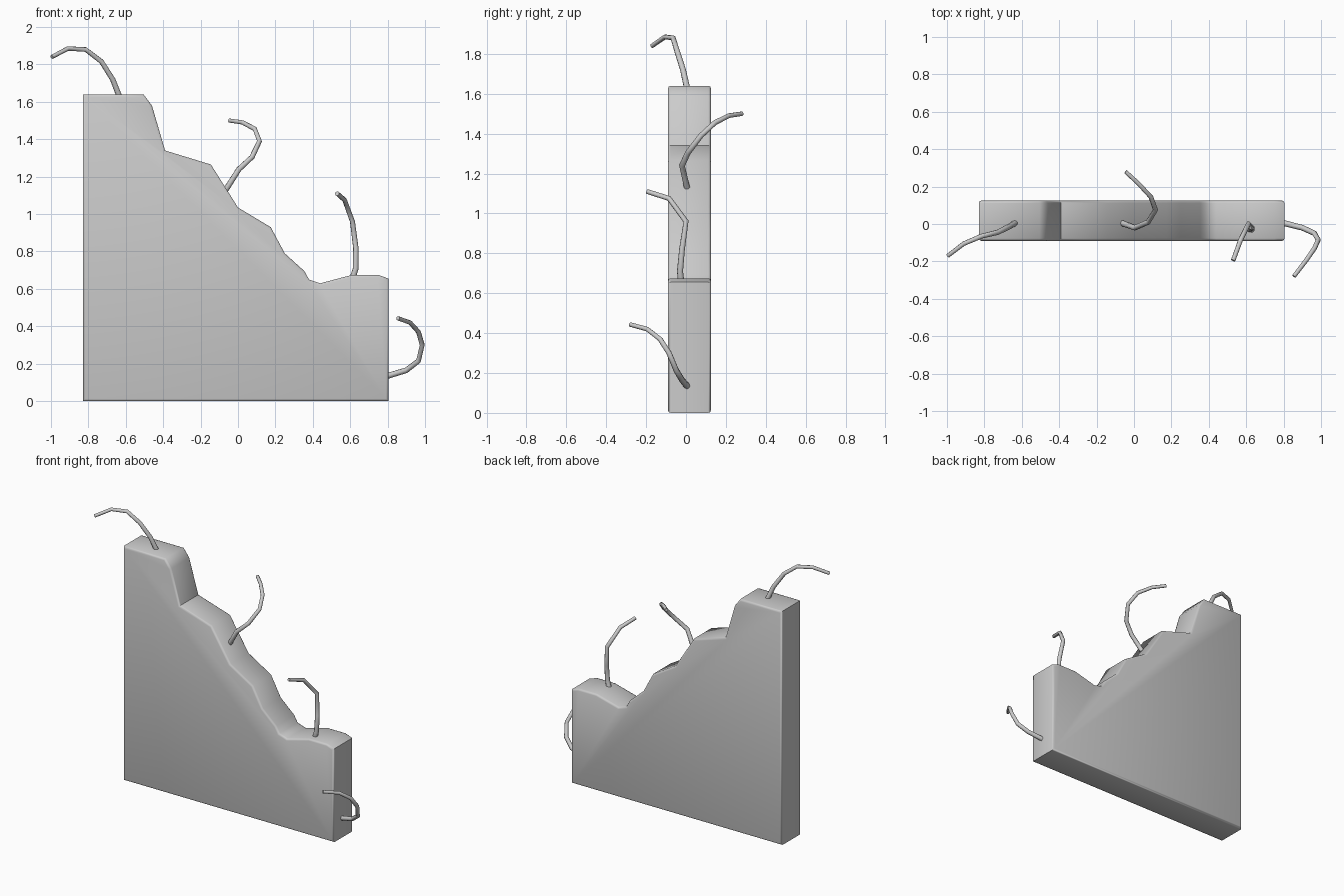
import bpy, bmesh
from math import radians

if "Cube" in bpy.data.objects:
    bpy.data.objects.remove(bpy.data.objects["Cube"])


def smooth(obj, angle):
    bpy.ops.object.select_all(action='DESELECT')
    obj.select_set(True)
    bpy.context.view_layer.objects.active = obj
    bpy.ops.object.shade_smooth_by_angle(angle=radians(angle))


def link(name, data):
    obj = bpy.data.objects.new(name, data)
    bpy.context.collection.objects.link(obj)
    return obj


# Broken wall: jagged profile in x/z, extruded along y, softened front and back rims
FRONT, BACK = -0.09, 0.125
profile = [(-0.83, 0), (0.805, 0), (0.805, 0.655), (0.75, 0.675), (0.61, 0.675),
           (0.44, 0.63), (0.38, 0.65), (0.355, 0.695), (0.25, 0.79), (0.175, 0.93),
           (0, 1.035), (-0.145, 1.265), (-0.39, 1.34), (-0.46, 1.58),
           (-0.505, 1.64), (-0.83, 1.64)]
bm = bmesh.new()
face = bm.faces.new([bm.verts.new((x, FRONT, z)) for x, z in profile])
ext = bmesh.ops.extrude_face_region(bm, geom=[face])
moved = [v for v in ext["geom"] if isinstance(v, bmesh.types.BMVert)]
bmesh.ops.translate(bm, verts=moved, vec=(0, BACK - FRONT, 0))
if not face.is_valid or len(bm.faces) < len(profile) + 2:
    loop = [v for v in bm.verts if abs(v.co.y - FRONT) < 1e-5]
    bm.faces.new(loop)
rims = [e for e in bm.edges if abs(e.verts[0].co.y - e.verts[1].co.y) < 1e-5]
bmesh.ops.bevel(bm, geom=rims, offset=0.013, segments=2, profile=0.5, affect='EDGES')
bmesh.ops.recalc_face_normals(bm, faces=bm.faces)
mesh = bpy.data.meshes.new("broken_wall")
bm.to_mesh(mesh)
bm.free()
smooth(link("broken_wall", mesh), 50)


# Bent reinforcing bars: round tubes swept along short paths
def bar(name, points, radius=0.015):
    cu = bpy.data.curves.new(name, 'CURVE')
    cu.dimensions = '3D'
    cu.bevel_depth = radius
    cu.bevel_resolution = 2
    cu.use_fill_caps = True
    sp = cu.splines.new('POLY')
    sp.points.add(len(points) - 1)
    for i, (p, co) in enumerate(zip(sp.points, points)):
        p.co = (*co, 1)
        p.radius = 1.05 - 0.3 * i / (len(points) - 1)
    obj = link(name, cu)
    bpy.ops.object.select_all(action='DESELECT')
    obj.select_set(True)
    bpy.context.view_layer.objects.active = obj
    bpy.ops.object.convert(target='MESH')
    smooth(bpy.context.view_layer.objects.active, 50)


bar("top_bar", [(-0.635, 0.005, 1.63), (-0.67, -0.015, 1.72), (-0.73, -0.045, 1.815),
                (-0.815, -0.065, 1.88), (-0.91, -0.105, 1.885), (-0.995, -0.17, 1.84)])
bar("slope_bar", [(-0.065, 0.005, 1.13), (0.005, -0.02, 1.24), (0.075, 0.01, 1.305),
                  (0.115, 0.075, 1.39), (0.09, 0.145, 1.455), (0.025, 0.215, 1.49),
                  (-0.045, 0.28, 1.50)])
bar("ledge_bar", [(0.615, -0.025, 0.665), (0.63, -0.03, 0.71), (0.63, -0.02, 0.82),
                  (0.612, 0, 0.96), (0.57, -0.085, 1.075), (0.53, -0.195, 1.11)], 0.016)
bar("side_bar", [(0.80, 0.005, 0.135), (0.90, -0.02, 0.165), (0.965, -0.05, 0.215),
                 (0.985, -0.085, 0.3), (0.965, -0.13, 0.37), (0.92, -0.195, 0.42),
                 (0.855, -0.28, 0.443)])
